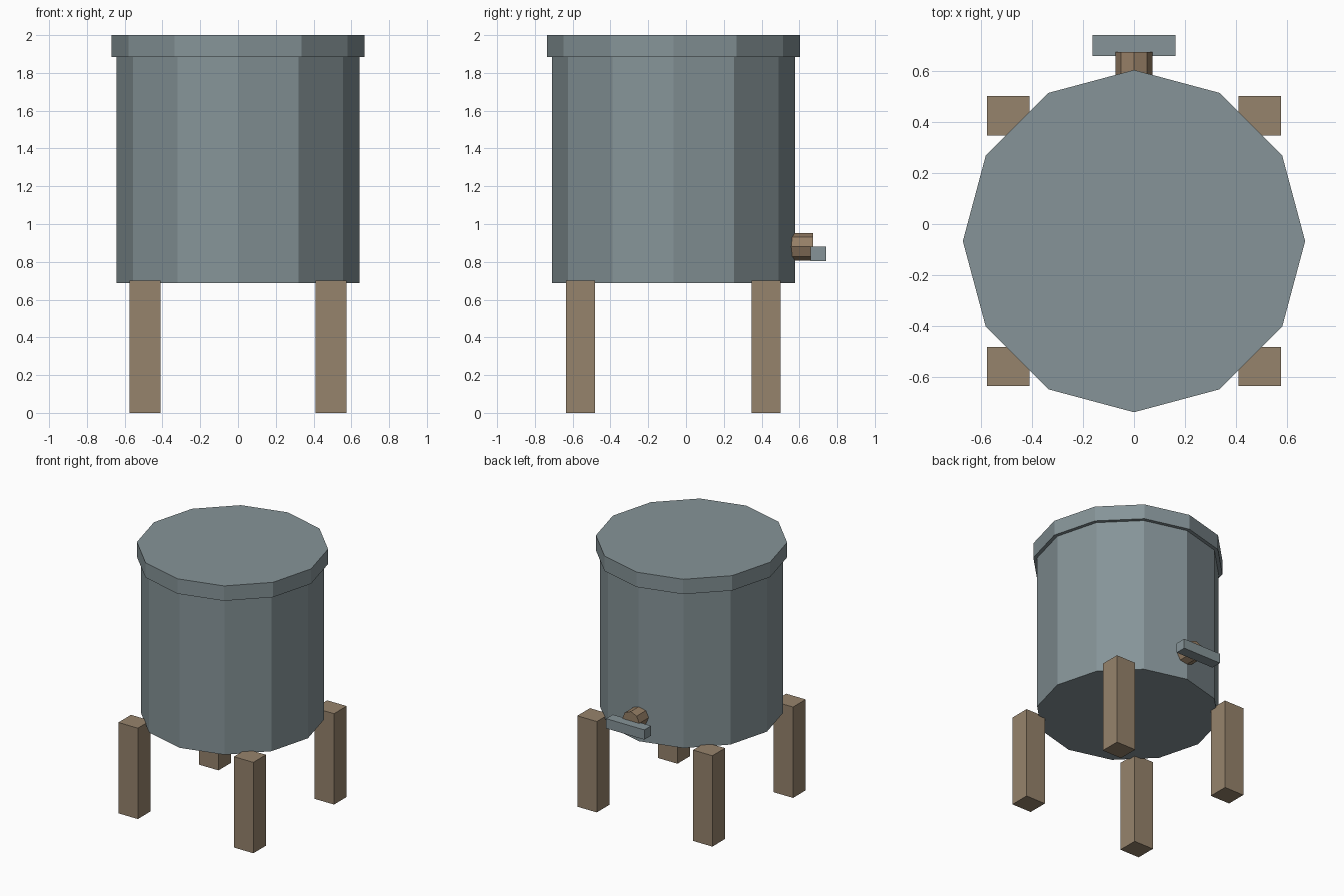
import bpy, math

if "Cube" in bpy.data.objects:
    bpy.data.objects.remove(bpy.data.objects["Cube"])


def srgb(r, g, b):
    def lin(c):
        c /= 255
        return c / 12.92 if c <= 0.04045 else ((c + 0.055) / 1.055) ** 2.4
    return (lin(r), lin(g), lin(b), 1)


def material(name, rgb):
    m = bpy.data.materials.new(name)
    m.diffuse_color = srgb(*rgb)
    m.use_nodes = True
    m.node_tree.nodes["Principled BSDF"].inputs["Base Color"].default_value = m.diffuse_color
    return m


GREY = material("blue_grey_metal", (134, 148, 152))
WOOD = material("brown_wood", (150, 131, 108))
TAP = material("tap_brown", (150, 127, 102))


def finish(name, mat):
    ob = bpy.context.object
    ob.name = name
    ob.data.materials.append(mat)
    return ob


def box(name, x, y, z, mat):
    bpy.ops.mesh.primitive_cube_add(
        size=1, location=[sum(r) / 2 for r in (x, y, z)])
    bpy.context.object.scale = [r[1] - r[0] for r in (x, y, z)]
    bpy.ops.object.transform_apply(location=False, rotation=False, scale=True)
    return finish(name, mat)


def prism(name, sides, radius, length, loc, mat, rot=(0, 0, 0)):
    bpy.ops.mesh.primitive_cylinder_add(
        vertices=sides, radius=radius, depth=length, location=loc, rotation=rot)
    return finish(name, mat)


CY = -0.067  # barrel axis

# Barrel and overhanging lid
prism("barrel", 12, 0.643, 1.22, (0, CY, 1.297), GREY)
prism("lid", 12, 0.67, 0.115, (0, CY, 1.9425), GREY)

# Four square legs
for sx, side in ((-1, "left"), (1, "right")):
    for sy, end in ((-1, "front"), (1, "back")):
        cx, cy = sx * 0.4925, CY + sy * 0.491
        box(f"{end}_{side}_leg", (cx - 0.083, cx + 0.083),
            (cy - 0.077, cy + 0.077), (0, 0.7), WOOD)

# Tap: eight-sided spout with a flat cross handle
prism("tap_spout", 8, 0.072, 0.135, (0, 0.6055, 0.88), TAP,
      (math.pi / 2, 0, 0))
box("tap_handle", (-0.163, 0.163), (0.658, 0.74), (0.805, 0.88), GREY)
